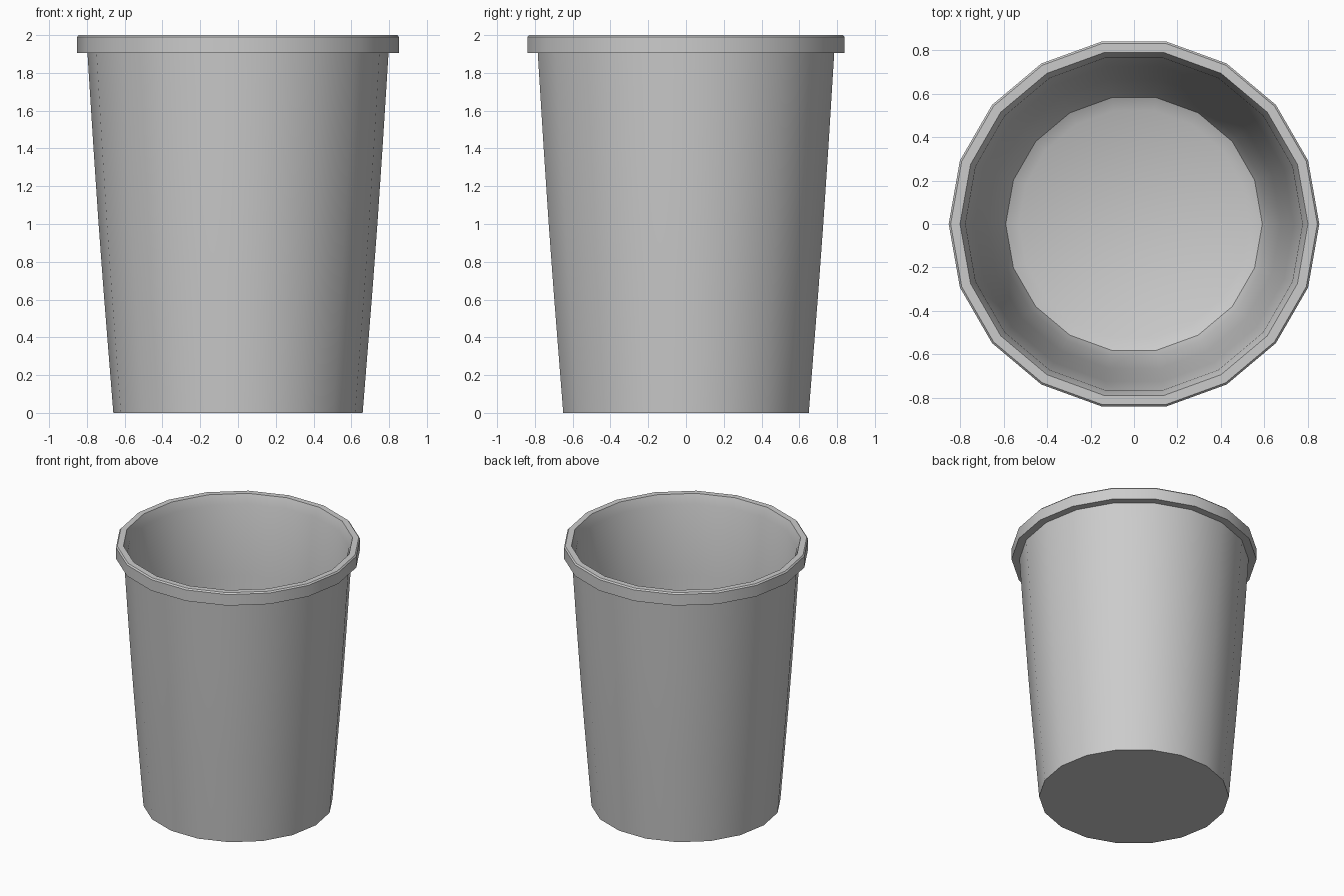
import bpy, bmesh, math

if "Cube" in bpy.data.objects:
    bpy.data.objects.remove(bpy.data.objects["Cube"])

SIDES = 18

# Profile (radius, height): outer wall, rim band, inner wall, floor
profile = [(0.66, 0.0), (0.712, 0.65), (0.738, 1.0), (0.765, 1.4), (0.797, 1.905),
           (0.852, 1.905), (0.852, 1.99), (0.843, 2.0), (0.80, 2.0), (0.775, 1.93),
           (0.735, 1.4), (0.705, 1.0), (0.675, 0.65), (0.62, 0.16),
           (0.59, 0.09), (0.53, 0.06)]

bm = bmesh.new()
rings = []
for r, z in profile:
    rings.append([bm.verts.new((r * math.cos(2 * math.pi * i / SIDES),
                                r * math.sin(2 * math.pi * i / SIDES), z))
                  for i in range(SIDES)])

# Skin neighbouring rings
for a, b in zip(rings, rings[1:]):
    for i in range(SIDES):
        j = (i + 1) % SIDES
        bm.faces.new((a[i], a[j], b[j], b[i]))

# Underside and inner floor
bm.faces.new(rings[0][::-1])
bm.faces.new(rings[-1])
bmesh.ops.recalc_face_normals(bm, faces=bm.faces)

mesh = bpy.data.meshes.new("bin")
bm.to_mesh(mesh)
bm.free()
waste_bin = bpy.data.objects.new("waste_bin", mesh)
bpy.context.collection.objects.link(waste_bin)

# Smooth round the sides, crisp at the rim and base
bpy.context.view_layer.objects.active = waste_bin
waste_bin.select_set(True)
bpy.ops.object.shade_smooth_by_angle(angle=math.radians(40))
